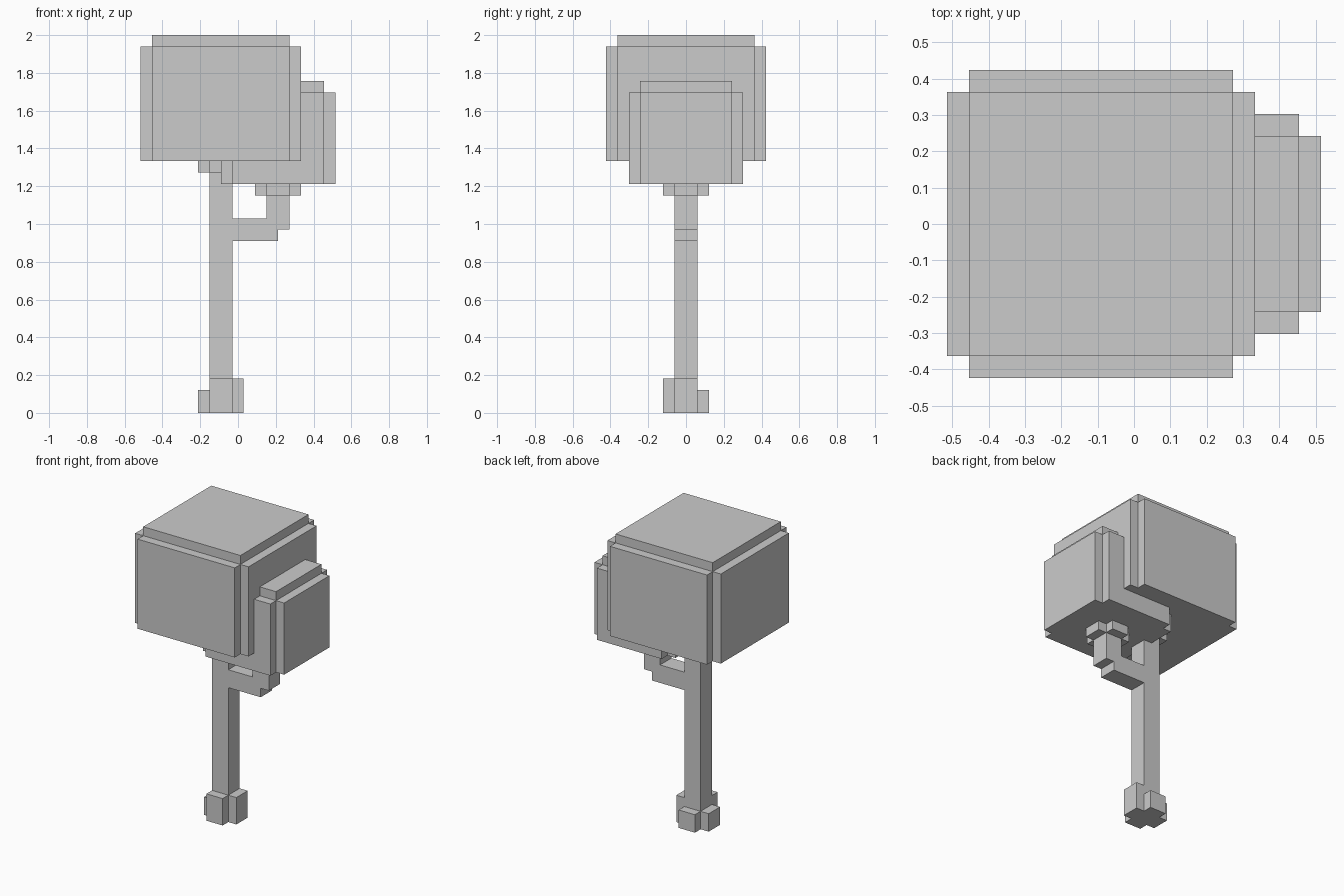
import bpy, bmesh
from mathutils import Vector

if "Cube" in bpy.data.objects:
    bpy.data.objects.remove(bpy.data.objects["Cube"])

U = 2 / 33      # one voxel
X0 = -8.5       # grid x starts at the left edge of the tree


def finish(name, bm):
    bmesh.ops.recalc_face_normals(bm, faces=bm.faces)
    for v in bm.verts:
        v.co = Vector((v.co.x + X0, v.co.y, v.co.z)) * U
    mesh = bpy.data.meshes.new(name)
    bm.to_mesh(mesh)
    bm.free()
    bpy.context.collection.objects.link(bpy.data.objects.new(name, mesh))


def block(name, x, y, z, step_sides=False, step_top=False):
    """Box in voxel units; chosen faces are pushed out one voxel for a stepped edge."""
    bm = bmesh.new()
    bmesh.ops.create_cube(bm, size=1)
    for v in bm.verts:
        v.co = [a + (c + 0.5) * (b - a) for c, (a, b) in zip(v.co, (x, y, z))]
    bm.normal_update()
    picked = [f for f in bm.faces
              if (step_sides and abs(f.normal.z) < 0.5) or (step_top and f.normal.z > 0.5)]
    if picked:
        moves = [f.normal.copy() for f in picked]
        pushed = bmesh.ops.extrude_discrete_faces(bm, faces=picked)["faces"]
        for f, n in zip(pushed, moves):
            bmesh.ops.translate(bm, verts=f.verts, vec=n)
    finish(name, bm)


# Leaf crowns
block("main_crown", (1, 13), (-6, 6), (22, 32), True, True)
block("side_crown", (8, 16), (-4, 4), (20, 28), True, True)

# Trunk, and cross-shaped collars under each crown
block("trunk", (6, 8), (-1, 1), (0, 22))
block("trunk_collar", (6, 8), (-1, 1), (21, 22), True)
block("branch_collar", (11, 13), (-1, 1), (19, 20), True)

# Roots: front and right are taller
for side, x, y, h in (("front", (6, 8), (-2, -1), 3), ("right", (8, 9), (-1, 1), 3),
                      ("back", (6, 8), (1, 2), 2), ("left", (5, 6), (-1, 1), 2)):
    block("root_" + side, x, y, (0, h))

# Stepped branch: side profile extruded across y
bm = bmesh.new()
profile = [(8, 15), (12, 15), (12, 16), (13, 16), (13, 20), (11, 20), (11, 17), (8, 17)]
face = bm.faces.new([bm.verts.new((x, -1, z)) for x, z in profile])
ext = bmesh.ops.extrude_face_region(bm, geom=[face], use_keep_orig=True)["geom"]
bmesh.ops.translate(bm, vec=(0, 2, 0), verts=[g for g in ext if isinstance(g, bmesh.types.BMVert)])
finish("branch", bm)
